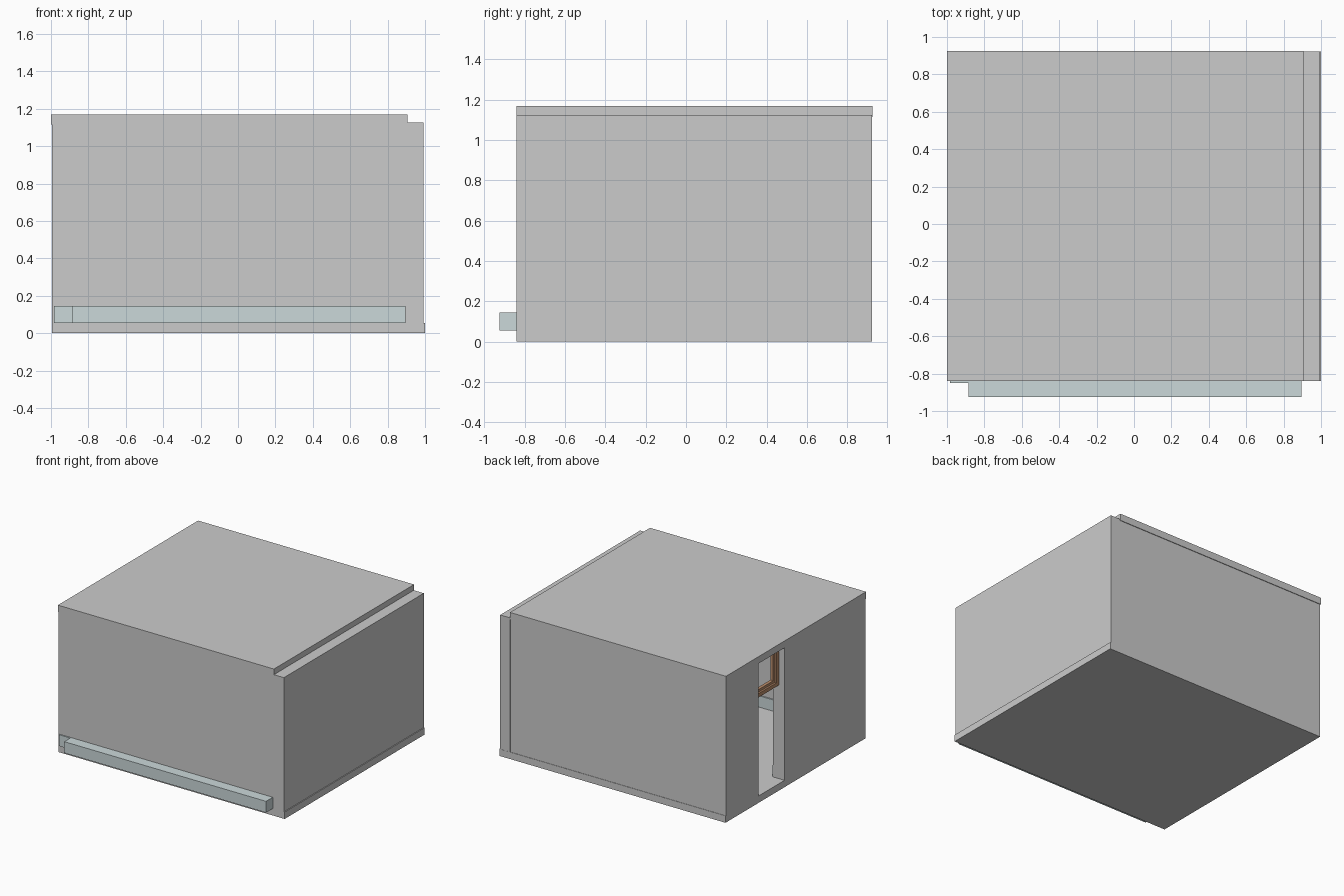
import bpy

if "Cube" in bpy.data.objects:
    bpy.data.objects.remove(bpy.data.objects["Cube"])


def material(name, color):
    m = bpy.data.materials.new(name)
    m.diffuse_color = color
    m.use_nodes = True
    m.node_tree.nodes["Principled BSDF"].inputs["Base Color"].default_value = m.diffuse_color
    return m


def box(name, x, y, z, mat=None):
    """Axis-aligned box from (min, max) ranges."""
    v = [(a, b, c) for a in x for b in y for c in z]
    f = [(0, 1, 3, 2), (4, 6, 7, 5), (0, 4, 5, 1),
         (2, 3, 7, 6), (0, 2, 6, 4), (1, 5, 7, 3)]
    me = bpy.data.meshes.new(name)
    me.from_pydata(v, [], f)
    ob = bpy.data.objects.new(name, me)
    bpy.context.collection.objects.link(ob)
    if mat:
        me.materials.append(mat)
    return ob


def frame(name, x, y, z, w, mat):
    """Rectangular frame of bar width w, lying in the yz plane."""
    for i, (a, b) in enumerate(((y[0], y[0] + w), (y[1] - w, y[1]))):
        box(f"{name}_stile_{i}", x, (a, b), z, mat)
    for i, (a, b) in enumerate(((z[0], z[0] + w), (z[1] - w, z[1]))):
        box(f"{name}_rail_{i}", x, (y[0] + w, y[1] - w), (a, b), mat)


wood = material("wood", (0.5, 0.27, 0.15, 1))
skirt = material("skirting", (0.6, 0.69, 0.7, 1))

FLOOR, CEIL = 0.055, 1.115
WALL = (FLOOR, CEIL)
DOOR = (0.18, 0.51)

# floor and roof slabs, slightly offset from each other
box("floor", (-0.995, 1.0), (-0.84, 0.923), (0, FLOOR))
box("roof", (-1.0, 0.905), (-0.84, 0.925), (CEIL, 1.17))

# walls, the left one split by a full-height doorway
box("front_wall", (-0.995, 0.905), (-0.84, -0.75), WALL)
box("back_wall", (-0.995, 0.905), (0.83, 0.92), WALL)
box("right_wall", (0.905, 0.993), (-0.84, 0.922), (FLOOR, 1.125))
box("left_wall_front", (-0.995, -0.895), (-0.75, DOOR[0]), WALL)
box("left_wall_back", (-0.995, -0.895), (DOOR[1], 0.83), WALL)

# skirting boards, the front one passing through the wall
SK = (FLOOR, 0.145)
box("front_skirting", (-0.885, 0.895), (-0.925, -0.74), SK, skirt)
box("left_skirting", (-0.985, -0.885), (-0.85, DOOR[0] - 0.005), SK, skirt)
box("right_skirting", (0.895, 0.91), (-0.74, 0.82), SK, skirt)
box("back_skirting", (-0.895, 0.895), (0.82, 0.835), SK, skirt)

# wooden transom window above the doorway
frame("transom_outer", (-0.945, -0.895), DOOR, (0.80, CEIL), 0.03, wood)
frame("transom_inner", (-0.93, -0.905), (DOOR[0] + 0.03, DOOR[1] - 0.03),
      (0.83, CEIL - 0.03), 0.02, wood)
